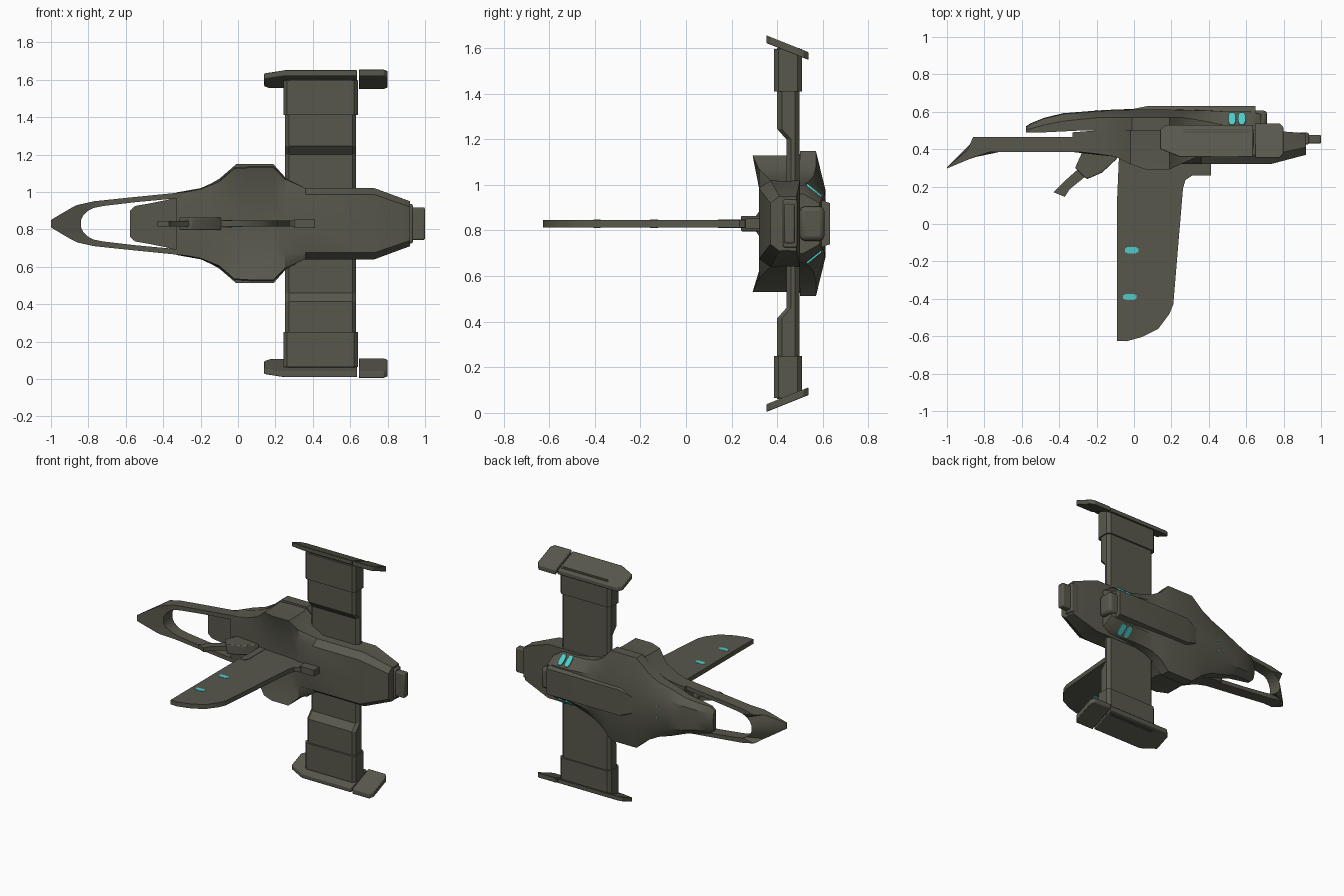
import bpy, bmesh, math
from mathutils import Vector

if "Cube" in bpy.data.objects:
    bpy.data.objects.remove(bpy.data.objects["Cube"])

ZC = 0.83  # height of the symmetry plane


def material(name, col):
    m = bpy.data.materials.new(name)
    m.diffuse_color = (*col, 1)
    m.use_nodes = True
    m.node_tree.nodes["Principled BSDF"].inputs["Base Color"].default_value = m.diffuse_color
    return m


HULL = material("olive_grey", (0.098, 0.097, 0.073))
GLOW = material("cyan_light", (0.08, 0.60, 0.58))


def finish(name, bm, mat=HULL, angle=30, bevel=0):
    bmesh.ops.recalc_face_normals(bm, faces=bm.faces)
    me = bpy.data.meshes.new(name)
    bm.to_mesh(me)
    bm.free()
    me.materials.append(mat)
    ob = bpy.data.objects.new(name, me)
    bpy.context.collection.objects.link(ob)
    if bevel:
        b = ob.modifiers.new("bevel", 'BEVEL')
        b.width, b.segments = bevel, 2
    bpy.ops.object.select_all(action='DESELECT')
    ob.select_set(True)
    bpy.context.view_layer.objects.active = ob
    bpy.ops.object.shade_smooth_by_angle(angle=math.radians(angle))
    return ob


def loft(name, rings, mat=HULL, angle=30, bevel=0):
    """Skin closed rings of (x, y, offset from symmetry plane) and cap both ends."""
    bm = bmesh.new()
    vs = [[bm.verts.new((x, y, ZC + z)) for x, y, z in r] for r in rings]
    n = len(vs[0])
    for a, b in zip(vs, vs[1:]):
        for i in range(n):
            j = (i + 1) % n
            bm.faces.new((a[i], a[j], b[j], b[i]))
    bm.faces.new(vs[0])
    bm.faces.new(vs[-1])
    return finish(name, bm, mat, angle, bevel)


def section(x, half):
    """Mirror a half profile of (y, z), which starts and ends on the centre."""
    return [(x, y, z) for y, z in half] + [(x, y, -z) for y, z in half[-2:0:-1]]


def slab(name, outline, half, **kw):
    """Plate in the x-y plane, centred on the symmetry plane."""
    return loft(name, [[(x, y, s * half) for x, y in outline] for s in (-1, 1)], **kw)


def box(name, x0, x1, y0, y1, half, bevel=0.0):
    return slab(name, [(x0, y0), (x1, y0), (x1, y1), (x0, y1)], half, bevel=bevel)


def patch(name, c, u, v, t=0.003):
    """Thin rounded light lying in the plane of u and v."""
    c, u, v = Vector(c), Vector(u), Vector(v)
    n = u.cross(v).normalized() * t
    corners = [(-1, -.5), (-.6, -1), (.6, -1), (1, -.5), (1, .5), (.6, 1), (-.6, 1), (-1, .5)]
    loft(name, [[c + u * a + v * b + n * s for a, b in corners] for s in (-1, 1)], GLOW)


# upper shell: x, half width, underside, shoulder, crest, crest half width
shell = [
    (-.578, .07, .49, .505, .522, .045), (-.55, .095, .49, .51, .54, .06),
    (-.48, .107, .49, .53, .568, .07), (-.38, .127, .495, .55, .592, .085),
    (-.28, .165, .50, .56, .60, .10), (-.18, .195, .50, .57, .608, .115),
    (-.10, .24, .50, .57, .612, .13), (-.01, .318, .50, .57, .615, .15),
    (.19, .318, .50, .57, .615, .15), (.25, .25, .50, .57, .614, .145),
    (.32, .21, .50, .56, .612, .135), (.40, .19, .49, .545, .61, .12),
    (.50, .175, .48, .525, .605, .11), (.62, .17, .48, .525, .605, .11),
    (.68, .13, .48, .515, .59, .09)]
loft("upper_shell", [section(x, [(c, 0), (c - .004, cw), (hi, w), (lo, w), (lo, 0)])
                     for x, w, lo, hi, c, cw in shell], angle=32)

# lower hull with drooping flanks and engine housing
# x, half width, top, outer bottom y and z, inner bottom y and z
lower = [
    (-.33, .167, .49, .39, .16, .385, .12), (-.20, .19, .50, .375, .185, .37, .13),
    (-.10, .235, .50, .36, .225, .36, .14), (-.02, .30, .50, .32, .295, .35, .15),
    (.06, .305, .50, .292, .30, .345, .16), (.19, .305, .50, .292, .30, .335, .16),
    (.25, .25, .50, .32, .24, .32, .157), (.36, .19, .50, .37, .19, .32, .155),
    (.73, .19, .50, .37, .19, .32, .155), (.92, .12, .485, .41, .12, .37, .09)]
loft("lower_hull", [section(x, [(t, 0), (t, w), (.43, w * .98), (oy, oz), (iy, iz), (iy, 0)])
                    for x, w, t, oy, oz, iy, iz in lower], angle=32)

# open nose ring: paired outer and inner edges, drooping toward the tip
outer = [(-1, 0), (-1, .02), (-.95, .05), (-.89, .085), (-.86, .10), (-.77, .12),
         (-.55, .143), (-.28, .17)]
inner = [(-.84, 0), (-.838, .022), (-.825, .048), (-.80, .07), (-.77, .085), (-.72, .095),
         (-.55, .115), (-.28, .14)]


def droop(x):
    low = .385 if x > -.79 else .385 - (-.79 - x) * .42
    high = .465 if x > -.86 else max(low + .005, .465 - min(-.86 - x, .03) * 2.3
                                     - max(-.89 - x, 0) * .85)
    return low, high


def ring_piece(o, i, s):
    (ol, oh), (il, ih) = droop(o[0]), droop(i[0])
    return [(o[0], ol, s * o[1]), (o[0], oh, s * o[1]), (i[0], ih, s * i[1]), (i[0], il, s * i[1])]


pairs = list(zip(outer, inner))
loft("nose_ring", [ring_piece(o, i, -1) for o, i in pairs[::-1]]
     + [ring_piece(o, i, 1) for o, i in pairs[1:]], angle=25)

# raised spine with tapered nose, and its tail block
loft("spine", [section(x, [(t, 0), (t, w), (.59, w + .015), (.59, 0)])
               for x, w, t in [(-.02, .05, .612), (.08, .09, .632), (.65, .09, .632)]], angle=20)
box("spine_tail", .60, .712, .50, .607, .075, bevel=.02)

# stepped exhaust
box("exhaust_collar", .88, .935, .425, .488, .105, bevel=.008)
box("exhaust", .90, 1.0, .43, .477, .087, bevel=.008)

# wings, sleeves and canted tip plates on both sides


def wing_ring(x0, x1, y0, y1, z):
    c = .02
    return [(x0, y0 + c, z), (x0 + c, y0, z), (x1 - c, y0, z), (x1, y0 + c, z),
            (x1, y1 - c, z), (x1 - c, y1, z), (x0 + c, y1, z), (x0, y1 - c, z)]


def tip(name, outline, s, t):
    def at(x, y, d):
        return (x, y, s * (.808 - (y - .355) * .40 + d))
    loft(name, [[at(x, y, d) for x, y in outline] for d in (-t, t)], bevel=.004, angle=25)


for s, side in ((1, "upper"), (-1, "lower")):
    loft(side + "_wing", [wing_ring(.252, .632, y0, .497, s * z)
                          for y0, z in [(.44, .10), (.44, .37), (.40, .415), (.40, .77)]], angle=20)
    loft(side + "_wing_sleeve", [wing_ring(.243, .641, .386, .508, s * z) for z in (.58, .765)],
         angle=20)
    tip(side + "_wing_tip", [(.14, .40), (.25, .357), (.636, .357), (.636, .53), (.17, .53),
                             (.14, .505)], s, .015)
    tip(side + "_wing_tip_rear", [(.646, .353), (.78, .353), (.80, .375), (.80, .515),
                                  (.78, .537), (.646, .537)], s, .017)
    # paired lights on the shell flank
    for k, x in enumerate((.524, .576)):
        patch(f"{side}_flank_light_{k}", (x, .562, s * .146), (.019, 0, 0), (0, .032, -s * .026), .005)
    patch(side + "_nose_light", (-.2, .605, s * .04), (.005, 0, 0), (0, 0, .005), .004)
    # lights on the fin faces
    patch(side + "_fin_light_inner", (-.013, -.14, s * .016), (.036, 0, 0), (0, .017, 0), .002)
    patch(side + "_fin_light_outer", (-.022, -.39, s * .016), (.036, 0, 0), (0, .016, 0), .002)

# long fin with root fairings
slab("fin", [(-.09, .14), (-.09, -.625), (-.04, -.627), (.04, -.605), (.13, -.56), (.19, -.48),
             (.21, -.43), (.262, .19), (.275, .235), (.31, .258), (.34, .37), (-.08, .37)], .016)
slab("fin_front_fairing", [(-.08, .14), (-.045, .14), (-.032, .17), (-.032, .37), (-.08, .37)], .019)
box("fin_rear_bracket", .30, .413, .26, .34, .022)

# underslung gun
slab("gun_barrel", [(-.43, .17), (-.37, .145), (-.345, .185), (-.24, .27), (-.28, .31),
                    (-.365, .235)], .015)
slab("gun_body", [(-.315, .30), (-.265, .25), (-.25, .24), (-.17, .275), (-.09, .35),
                  (-.10, .40), (-.27, .40)], .034, bevel=.006)
